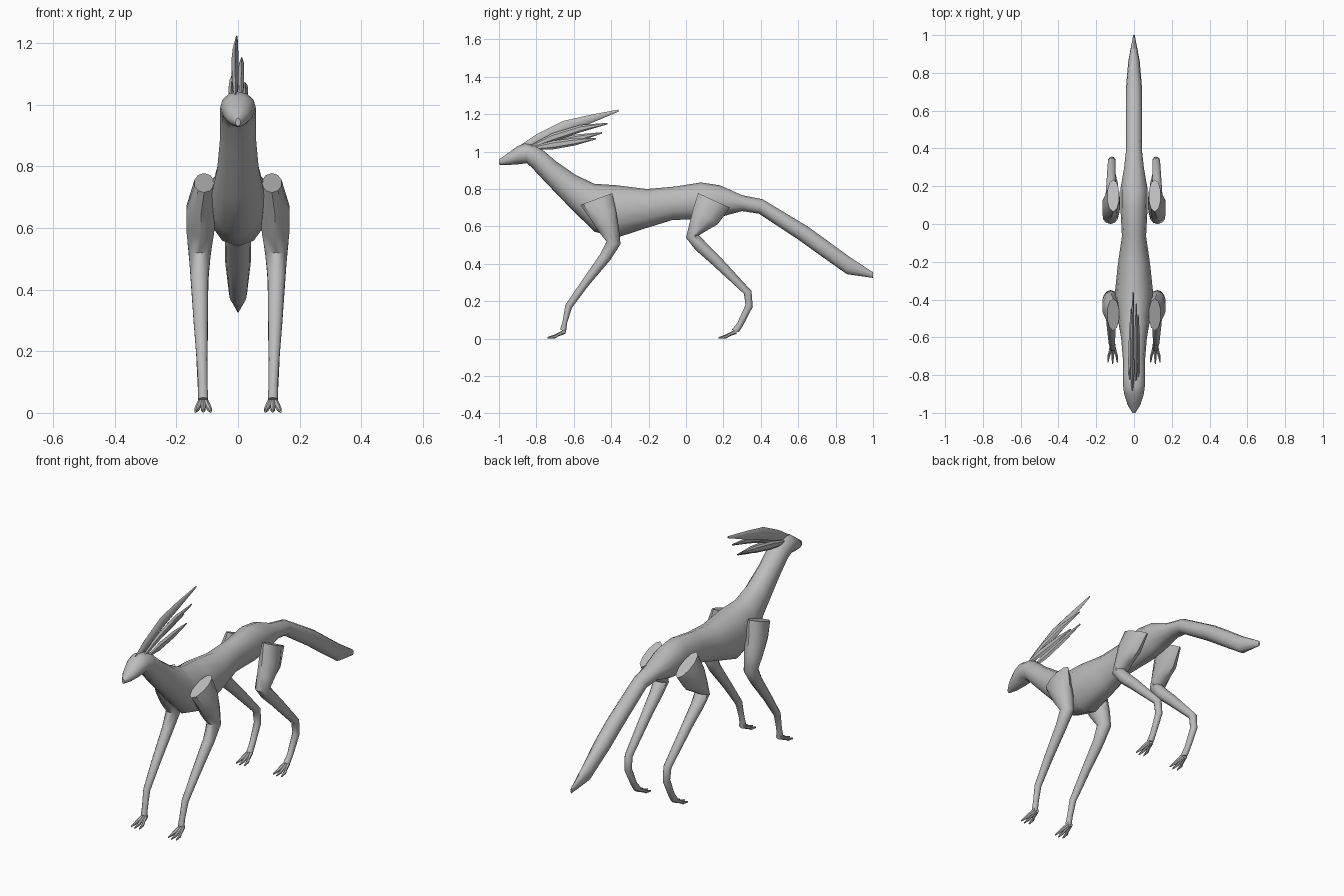
import bpy, bmesh, math
from mathutils import Vector

grey = bpy.data.materials.new("soft grey")
grey.diffuse_color = (0.5, 0.5, 0.5, 1)


def loft(name, rings, sides=10, mirror=False):
    """Skin oval rings given as (top y, top z, bottom y, bottom z, centre x, half width)."""
    bm = bmesh.new()
    loops = []
    for ty, tz, by, bz, cx, w in rings:
        mid = Vector((cx, (ty + by) / 2, (tz + bz) / 2))
        up = Vector((0, (ty - by) / 2, (tz - bz) / 2))
        loops.append([bm.verts.new(mid + up * math.cos(a) + Vector((w * math.sin(a), 0, 0)))
                      for a in (i * math.tau / sides for i in range(sides))])
    for a, b in zip(loops, loops[1:]):
        for i in range(sides):
            j = (i + 1) % sides
            bm.faces.new((a[i], a[j], b[j], b[i]))
    bm.faces.new(loops[0])
    bm.faces.new(loops[-1])
    bmesh.ops.recalc_face_normals(bm, faces=bm.faces)
    mesh = bpy.data.meshes.new(name)
    bm.to_mesh(mesh)
    bm.free()
    mesh.materials.append(grey)
    ob = bpy.data.objects.new(name, mesh)
    bpy.context.collection.objects.link(ob)
    if mirror:
        ob.modifiers.new("mirror", 'MIRROR')
    bpy.ops.object.select_all(action='DESELECT')
    ob.select_set(True)
    bpy.context.view_layer.objects.active = ob
    bpy.ops.object.shade_smooth_by_angle(angle=math.radians(40))
    return ob


# Head, neck, trunk and tail in one skin
loft("body", [
    (-1.0, .957, -1.0, .93, 0, .008),
    (-.955, .99, -.96, .928, 0, .034),
    (-.90, 1.03, -.90, .932, 0, .052),
    (-.86, 1.043, -.85, .938, 0, .058),
    (-.79, 1.03, -.82, .91, 0, .058),
    (-.70, .952, -.75, .835, 0, .058),
    (-.59, .875, -.62, .70, 0, .068),
    (-.49, .828, -.49, .572, 0, .088),
    (-.37, .82, -.37, .54, 0, .102),
    (-.21, .80, -.21, .592, 0, .085),
    (-.06, .813, -.07, .635, 0, .064),
    (.08, .835, .10, .638, 0, .072),
    (.18, .82, .19, .652, 0, .072),
    (.30, .767, .30, .682, 0, .052),
    (.41, .745, .39, .668, 0, .041),
    (.65, .60, .60, .53, 0, .043),
    (.75, .528, .70, .458, 0, .042),
    (.87, .44, .86, .345, 0, .03),
    (1.0, .355, 1.0, .325, 0, .004)], 12)

# Legs: flared open-looking shoulder tops narrowing to the ankles
loft("front_leg", [
    (-.565, .715, -.395, .778, .11, .033),
    (-.515, .645, -.375, .69, .12, .049),
    (-.47, .575, -.36, .60, .122, .047),
    (-.425, .52, -.35, .505, .124, .037),
    (-.46, .45, -.405, .42, .125, .030),
    (-.56, .305, -.52, .285, .121, .024),
    (-.645, .18, -.61, .165, .117, .018),
    (-.66, .09, -.635, .085, .114, .016),
    (-.673, .05, -.642, .035, .113, .017)], 10, True)
loft("hind_leg", [
    (.065, .778, .235, .70, .11, .033),
    (.04, .70, .17, .612, .12, .049),
    (.02, .62, .115, .58, .123, .046),
    (0, .54, .07, .553, .125, .040),
    (.05, .475, .115, .505, .125, .034),
    (.13, .405, .185, .435, .123, .028),
    (.31, .24, .35, .255, .118, .021),
    (.318, .18, .357, .17, .117, .019),
    (.275, .085, .305, .07, .115, .016),
    (.245, .048, .282, .035, .113, .017)], 10, True)

# Three splayed toes on each paw
for label, ankle in (("front", -.645), ("hind", .27)):
    for n, s in enumerate((-1, 0, 1)):
        r = .007 if s else 0
        loft(f"{label}_toe_{n + 1}", [
            (ankle, .052, ankle, .026, .113 + s * .006, .010),
            (ankle - .035, .034, ankle - .038, .012, .113 + s * .015, .009),
            (ankle - .06 + r, .021, ankle - .06 + r, .002, .113 + s * .021, .008),
            (ankle - .095 + r, .009, ankle - .095 + r, 0, .113 + s * .025, .003)], 6, True)

# Four long blades sweeping back from the crown
loft("crest_top", [
    (-.885, 1.035, -.85, 1.02, -.008, .006),
    (-.80, 1.092, -.77, 1.045, -.009, .012),
    (-.66, 1.163, -.64, 1.10, -.010, .013),
    (-.52, 1.195, -.50, 1.155, -.008, .010),
    (-.36, 1.225, -.36, 1.214, -.004, .003)], 6)
for n, (x0, x1, y0, y1, z1) in enumerate((
        (.010, .012, -.84, -.42, 1.15), (-.024, -.015, -.83, -.45, 1.10),
        (.024, .022, -.81, -.48, 1.07))):
    rings = []
    for t, h, w in ((0, .010, .006), (.3, .023, .011), (.65, .020, .010), (1, .004, .003)):
        y, x = y0 + (y1 - y0) * t, x0 + (x1 - x0) * t
        z = 1.02 + (z1 - 1.02) * t + .02 * math.sin(t * math.pi) * (z1 > 1.12)
        rings.append((y, z + h, y, z - h, x, w))
    loft(f"crest_side_{n + 1}", rings, 6)
